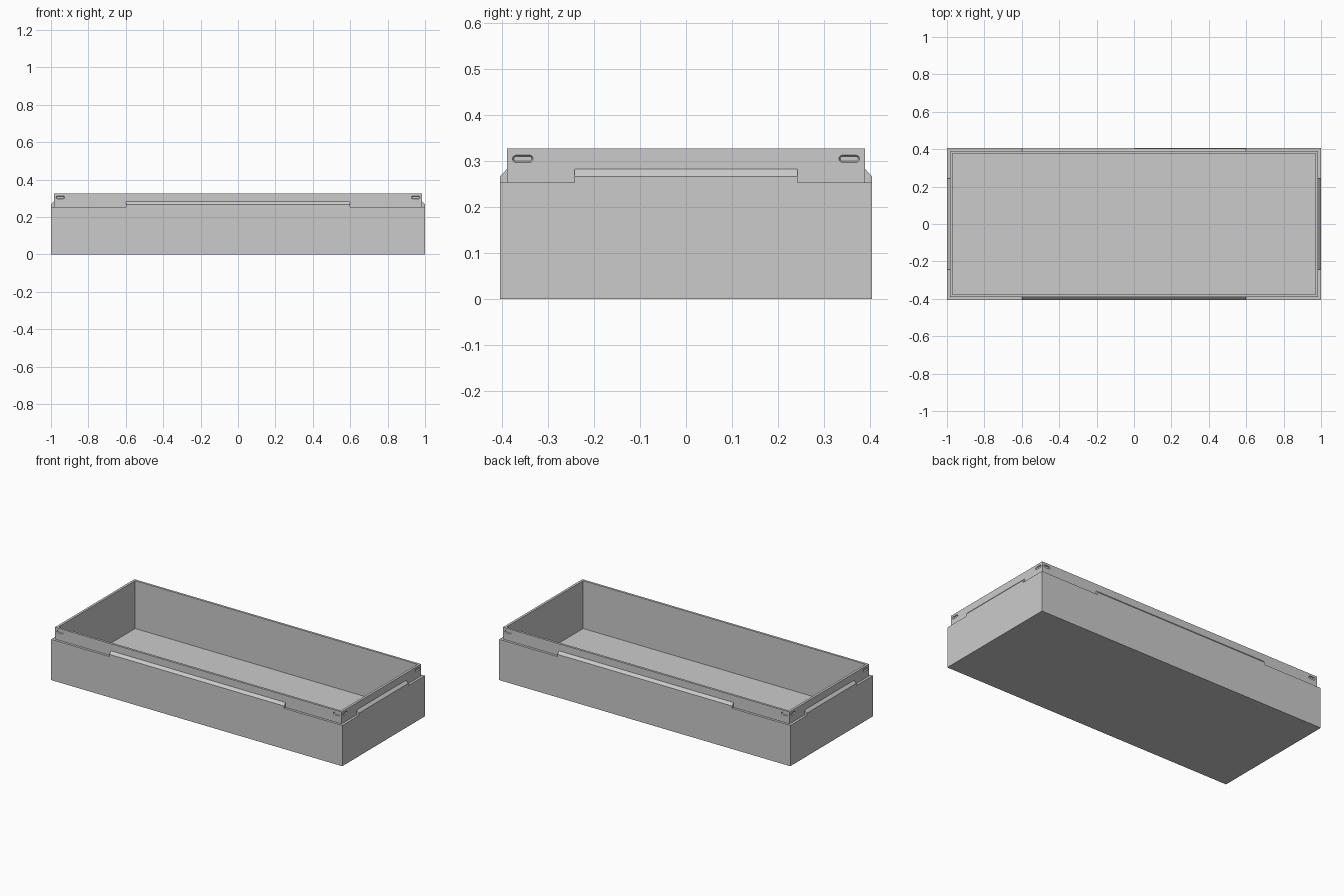
import bpy, bmesh, math
from mathutils import Matrix, Vector

cube = bpy.data.objects.get("Cube")
if cube:
    bpy.data.objects.remove(cube, do_unlink=True)

HX, HY = 1.0, 0.405              # half size of the outer body
STEP, WALL, FLOOR = 0.015, 0.03, 0.03
LEDGE, TOP = 0.253, 0.327

grey = bpy.data.materials.new("plain grey")
grey.use_nodes = True
grey.diffuse_color = (0.6, 0.6, 0.6, 1)
grey.node_tree.nodes["Principled BSDF"].inputs["Base Color"].default_value = (0.6, 0.6, 0.6, 1)


def finish(name, bm):
    bmesh.ops.recalc_face_normals(bm, faces=bm.faces)
    mesh = bpy.data.meshes.new(name)
    bm.to_mesh(mesh)
    bm.free()
    mesh.materials.append(grey)
    ob = bpy.data.objects.new(name, mesh)
    bpy.context.collection.objects.link(ob)
    return ob


def box(name, hx, hy, z0, z1):
    bm = bmesh.new()
    size = Matrix.Diagonal((2 * hx, 2 * hy, z1 - z0, 1))
    bmesh.ops.create_cube(bm, size=1, matrix=Matrix.Translation((0, 0, (z0 + z1) / 2)) @ size)
    return finish(name, bm)


def loft(name, rings, matrix):
    """Closed solid through rings of matching points."""
    bm = bmesh.new()
    loops = [[bm.verts.new(matrix @ Vector(p)) for p in ring] for ring in rings]
    n = len(loops[0])
    for a, b in zip(loops, loops[1:]):
        for i in range(n):
            j = (i + 1) % n
            bm.faces.new((a[i], a[j], b[j], b[i]))
    bm.faces.new(loops[0])
    bm.faces.new(loops[-1])
    return finish(name, bm)


def combine(target, tool, operation):
    mod = target.modifiers.new(operation, 'BOOLEAN')
    mod.operation, mod.object, mod.solver = operation, tool, 'EXACT'
    bpy.context.view_layer.objects.active = target
    bpy.ops.object.modifier_apply(modifier=mod.name)
    bpy.data.objects.remove(tool, do_unlink=True)


def tab(half_length, matrix):
    # Raised stop with a sloped top; local x runs along the wall, -y is outward
    profile = [(0, 0.2), (0, 0.267), (STEP, 0.283), (STEP + 0.005, 0.283), (STEP + 0.005, 0.2)]
    rings = [[(x, y, z) for y, z in profile] for x in (-half_length, half_length)]
    return loft("tab", rings, matrix)


def slot(x, matrix):
    # Shallow round-ended recess with tapered sides
    def ring(radius, depth):
        points = []
        for k in range(18):
            a = math.pi * ((k if k < 9 else k - 1) / 8) - math.pi / 2
            side = 0.0145 if k < 9 else -0.0145
            points.append((x + side + radius * math.cos(a), STEP + depth,
                           0.305 + radius * math.sin(a)))
        return points
    return loft("slot", [ring(0.008, -0.004), ring(0.008, 0), ring(0.005, 0.006)], matrix)


# Body with the narrower lip on top
tray = box("tray", HX, HY, 0, LEDGE)
combine(tray, box("lip", HX - STEP, HY - STEP, 0.1, TOP), 'UNION')

# Sides: turn, distance of outer face, half length of tab, slot position
sides = [(0, HY, 0.6, 0.95), (90, HX, 0.243, 0.3555),
         (180, HY, 0.6, 0.95), (270, HX, 0.243, 0.3555)]
frames = [Matrix.Rotation(math.radians(turn), 4, 'Z') @ Matrix.Translation((0, -dist, 0))
          for turn, dist, _, _ in sides]

for frame, (_, _, half, _) in zip(frames, sides):
    combine(tray, tab(half, frame), 'UNION')

# Hollow inside
combine(tray, box("cavity", HX - WALL, HY - WALL + 0.001, FLOOR, 0.5), 'DIFFERENCE')

# Two slots near the ends of each side of the lip
for frame, (_, _, _, pos) in zip(frames, sides):
    for x in (-pos, pos):
        combine(tray, slot(x, frame), 'DIFFERENCE')

# Merge flat regions left by the cuts
bm = bmesh.new()
bm.from_mesh(tray.data)
bmesh.ops.remove_doubles(bm, verts=bm.verts, dist=0.00005)
bmesh.ops.dissolve_limit(bm, angle_limit=math.radians(0.5), verts=bm.verts, edges=bm.edges)
for face in bm.faces:
    face.smooth = False
    face.material_index = 0
bm.to_mesh(tray.data)
bm.free()
tray.data.materials.clear()
tray.data.materials.append(grey)
